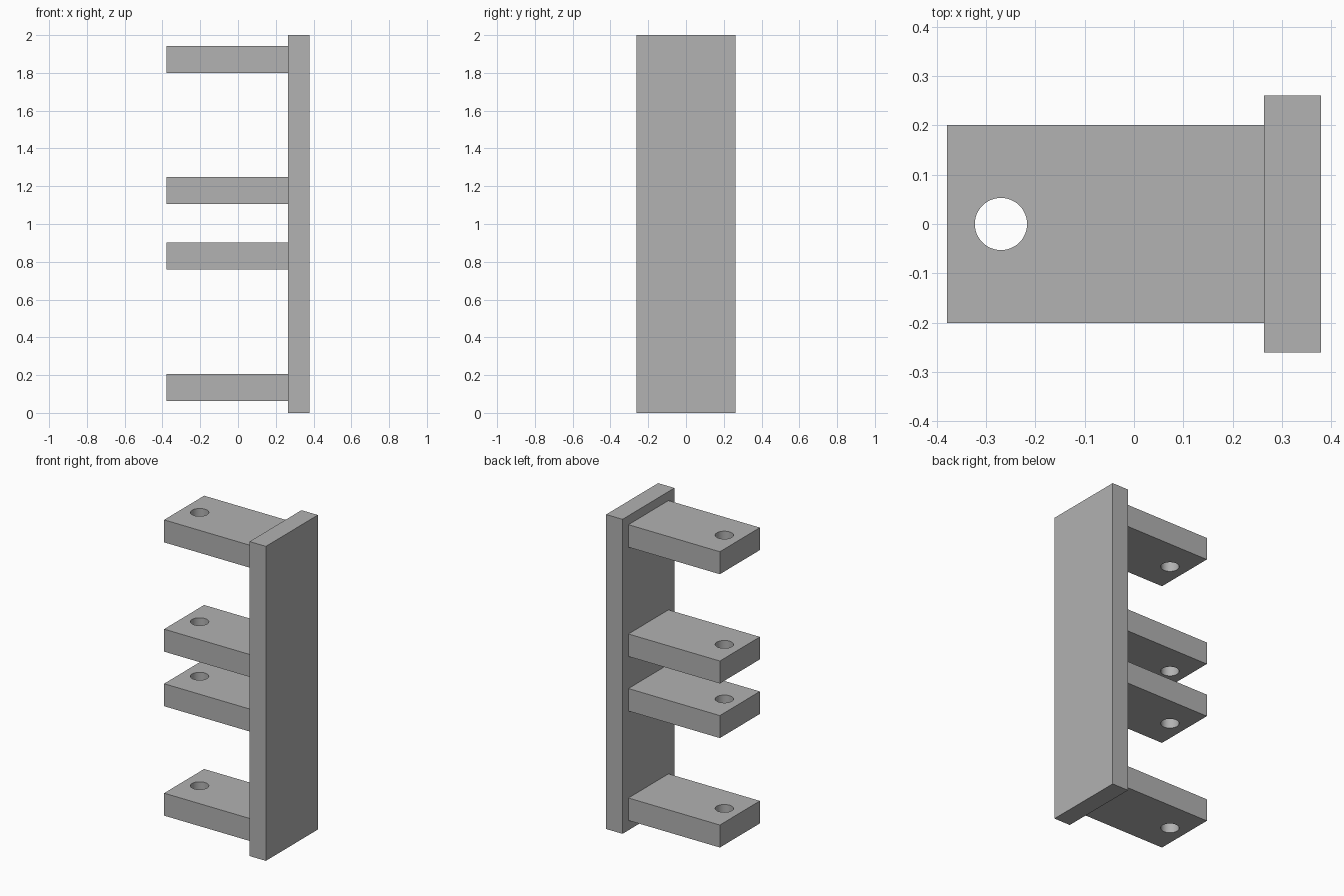
import bpy
import math

cube = bpy.data.objects.get("Cube")
if cube:
    bpy.data.objects.remove(cube, do_unlink=True)

# Single plain grey
grey = bpy.data.materials.new("plain grey")
grey.use_nodes = True
colour = (0.445, 0.445, 0.445, 1)
grey.diffuse_color = colour
grey.node_tree.nodes["Principled BSDF"].inputs["Base Color"].default_value = colour


def box(name, low, high):
    """Axis-aligned box between two corners."""
    centre = [(a + b) / 2 for a, b in zip(low, high)]
    bpy.ops.mesh.primitive_cube_add(size=1, location=centre)
    obj = bpy.context.object
    obj.name = obj.data.name = name
    obj.scale = [b - a for a, b in zip(low, high)]
    bpy.ops.object.transform_apply(location=False, rotation=False, scale=True)
    obj.data.materials.append(grey)
    return obj


PLATE_X = 0.264
END_X = 0.379
ARM_HALF_WIDTH = 0.201
ARM_THICKNESS = 0.143
HOLE_X = -0.27
HOLE_RADIUS = 0.053

# Upright back plate
box("back_plate", (PLATE_X, -0.261, 0), (END_X, 0.261, 2))

# Four arms, each drilled near its free end
arms = {"bottom_arm": 0.062, "lower_middle_arm": 0.758,
        "upper_middle_arm": 1.105, "top_arm": 1.8}
for name, z in arms.items():
    arm = box(name, (-END_X, -ARM_HALF_WIDTH, z),
              (PLATE_X, ARM_HALF_WIDTH, z + ARM_THICKNESS))

    bpy.ops.mesh.primitive_cylinder_add(
        vertices=48, radius=HOLE_RADIUS, depth=2 * ARM_THICKNESS,
        location=(HOLE_X, 0, z + ARM_THICKNESS / 2))
    drill = bpy.context.object
    drill.name = "hole_cutter"
    drill.hide_render = True
    drill.data.materials.append(grey)

    cut = arm.modifiers.new("hole", "BOOLEAN")
    cut.operation = "DIFFERENCE"
    cut.solver = "EXACT"
    cut.object = drill

    bpy.ops.object.select_all(action="DESELECT")
    arm.select_set(True)
    bpy.context.view_layer.objects.active = arm
    bpy.ops.object.modifier_apply(modifier=cut.name)
    bpy.data.objects.remove(drill, do_unlink=True)
    bpy.ops.object.shade_smooth_by_angle(angle=math.radians(30))
